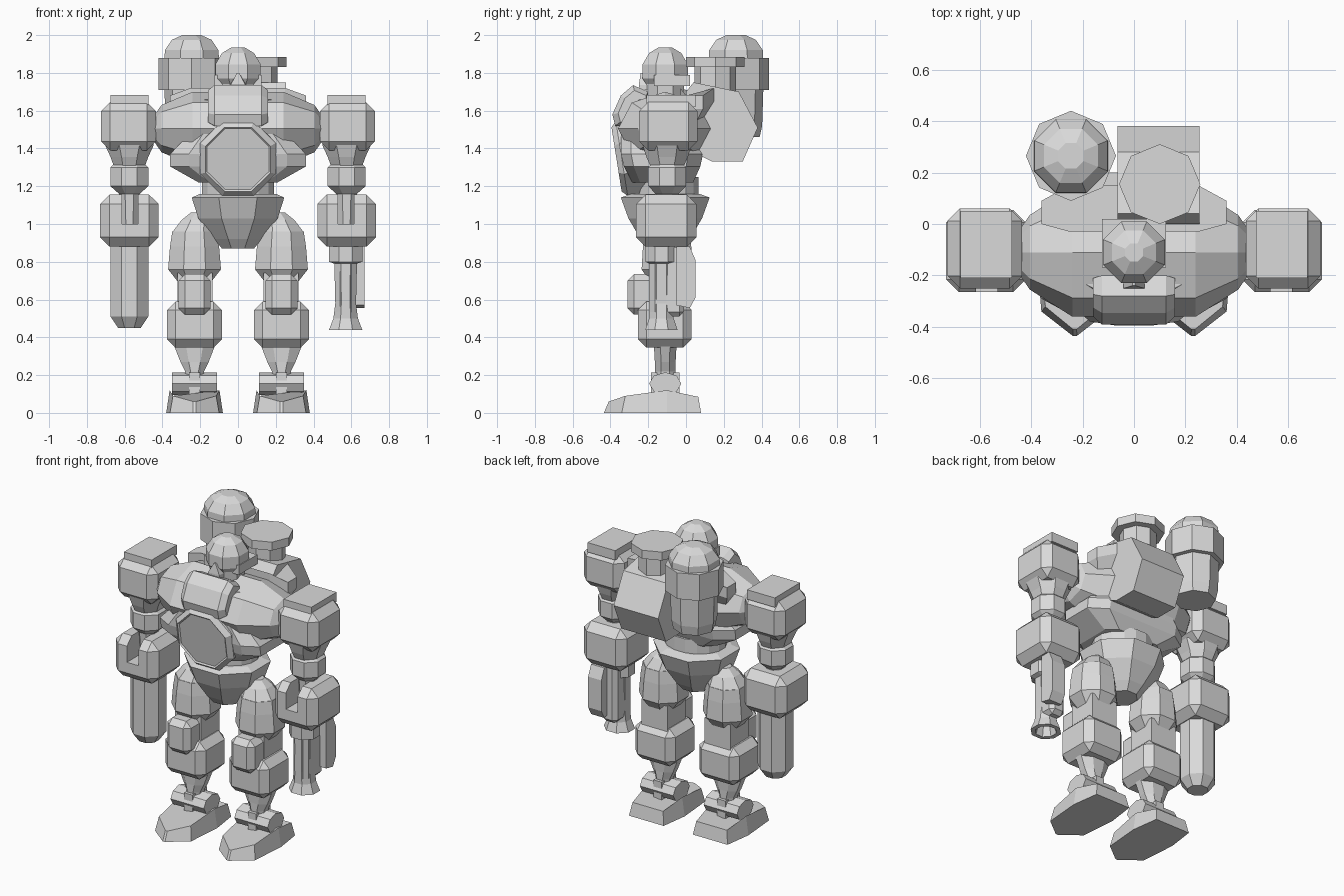
import bpy, bmesh, math
from mathutils import Vector, Matrix

if "Cube" in bpy.data.objects:
    bpy.data.objects.remove(bpy.data.objects["Cube"])

grey = bpy.data.materials.new("plain grey")
grey.diffuse_color = (0.7, 0.7, 0.7, 1)
grey.use_nodes = True
grey.node_tree.nodes["Principled BSDF"].inputs["Base Color"].default_value = grey.diffuse_color
C8 = math.cos(math.pi / 8)


def finish(name, bm):
    bmesh.ops.recalc_face_normals(bm, faces=bm.faces[:])
    me = bpy.data.meshes.new(name)
    bm.to_mesh(me)
    bm.free()
    me.materials.append(grey)
    ob = bpy.data.objects.new(name, me)
    bpy.context.collection.objects.link(ob)
    return ob


def skin(name, rings):
    """Bridge a stack of equal-sized point rings and cap both ends."""
    bm = bmesh.new()
    vs = [[bm.verts.new(p) for p in r] for r in rings]
    n = len(vs[0])
    for a, b in zip(vs, vs[1:]):
        for i in range(n):
            j = (i + 1) % n
            bm.faces.new((a[i], a[j], b[j], b[i]))
    bm.faces.new(vs[0][::-1])
    bm.faces.new(vs[-1])
    return finish(name, bm)


def loft(name, cx, cy, levels, n=8, pointed=False):
    """Vertical stack of polygons; levels hold z, half width, half depth (and an x shift)."""
    k = 1 if pointed else math.cos(math.pi / n)
    ang = [(i + (0 if pointed else 0.5)) * 2 * math.pi / n for i in range(n)]
    return skin(name, [[(cx + (l[3] if len(l) > 3 else 0) + l[1] / k * math.cos(a),
                         cy + l[2] / k * math.sin(a), l[0]) for a in ang] for l in levels])


def prism(name, profile, x0, x1):
    """Extrude a y-z profile across x."""
    return skin(name, [[(x, y, z) for y, z in profile] for x in (x0, x1)])


def box(name, x0, x1, y0, y1, z0, z1, bevel=0.0):
    bm = bmesh.new()
    bmesh.ops.create_cube(bm, size=1)
    for v in bm.verts:
        v.co = Vector(((x0 + x1) / 2 + v.co.x * (x1 - x0),
                       (y0 + y1) / 2 + v.co.y * (y1 - y0),
                       (z0 + z1) / 2 + v.co.z * (z1 - z0)))
    if bevel:
        bmesh.ops.bevel(bm, geom=bm.edges[:], offset=bevel, segments=1,
                        affect='EDGES', profile=0.5)
    return finish(name, bm)


def oct_pts(cu, cv, ru, rv, pointed=False):
    k, off = (1, 0) if pointed else (C8, .5)
    return [(cu + ru / k * math.cos((i + off) * math.pi / 4),
             cv + rv / k * math.sin((i + off) * math.pi / 4)) for i in range(8)]


# Torso: faceted barrel across the shoulders, tapering ribcage below
skin("chest_barrel", [[(x, y, z) for y, z in oct_pts(-0.11, 1.505, ry, rz, True)]
                      for x, ry, rz in ((-.45, .08, .06), (-.405, .145, .125), (-.24, .25, .195),
                                        (.24, .25, .195), (.405, .145, .125), (.45, .08, .06))])
rib = [(.36, -.18), (.26, -.235), (-.26, -.235), (-.36, -.18), (-.36, .12), (-.25, .2), (.25, .2), (.36, .12)]
skin("ribcage", [[(x * kx, -.11 + y * ky, z) for x, y in rib]
                 for z, kx, ky in ((1.22, .58, .74), (1.305, 1, .93), (1.37, 1, 1),
                                   (1.5, .65, 1), (1.66, .6, .6))])
loft("waist", 0, -0.1, [(1.1, .19, .165), (1.25, .19, .165)], 16)
loft("pelvis", 0, -0.11, [(.87, .085, .09), (.92, .125, .13), (1.03, .21, .195),
                          (1.14, .245, .235), (1.16, .2, .18)])

# Tilted octagonal belly plate with a raised rim
tilt = Matrix.Translation((0, -0.35, 1.345)) @ Matrix.Rotation(math.radians(9), 4, 'X')
skin("belly_plate", [[tuple(tilt @ Vector((px, y, pz))) for px, pz in oct_pts(0, 0, r, r)]
                     for y, r in ((.12, .2), (.01, .2), (-.018, .172), (-.01, .163))])

# Collar with chamfered ends
collar = [(-.2, 1.51), (-.375, 1.52), (-.39, 1.58), (-.345, 1.68), (-.28, 1.735), (-.2, 1.7)]
skin("collar", [[(x, -.25 + (y + .25) * k, 1.61 + (z - 1.61) * k) for y, z in collar]
                for x, k in ((-.16, .78), (-.125, 1), (.125, 1), (.16, .78))])

# Upper back slab, higher towards the middle
back = [(-.36, .0), (-.25, -.03), (.25, -.03), (.36, .0),
        (.36, .09), (.25, .15), (-.25, .15), (-.36, .09)]
skin("upper_back", [[(x * k, y if z > 1.6 else y * .6, z + (.04 if abs(x) < .3 and z > 1.6 else 0))
                     for x, y in back] for z, k in ((1.54, .9), (1.61, 1), (1.68, 1))])

# Head
loft("head", 0, -.11, [(1.66, .095, .095), (1.74, .1, .1), (1.77, .12, .12), (1.845, .12, .12),
                       (1.905, .085, .085), (1.935, .035, .035)])
prism("head_band", [(-.17, 1.73), (.02, 1.73), (.02, 1.79), (-.17, 1.79)], -.125, .125)
skin("nose", [[(-.045, -.19, 1.71), (.045, -.19, 1.71), (.04, -.25, 1.71), (-.04, -.25, 1.71)],
              [(-.045, -.19, 1.735), (.045, -.19, 1.735), (.04, -.25, 1.735), (-.04, -.25, 1.735)],
              [(-.006, -.2, 1.8), (.006, -.2, 1.8), (.006, -.24, 1.8), (-.006, -.24, 1.8)]])

# Backpack, turret and domed pod
prism("backpack", [(.0, 1.7), (.0, 1.4), (.14, 1.33), (.3, 1.33), (.38, 1.51), (.28, 1.7), (.04, 1.75)],
      -.065, .255)
loft("turret_stem", .1, .155, [(1.66, .11, .11), (1.84, .11, .11)], pointed=True)
loft("turret_cap", .1, .155, [(1.83, .158, .155), (1.885, .158, .155)], pointed=True)
loft("pod_lower", -.245, .265, [(1.46, .125, .125), (1.52, .138, .138), (1.73, .145, .145)], pointed=True)
loft("pod_ring", -.245, .265, [(1.71, .175, .175), (1.88, .175, .175), (1.88, .145, .145)], pointed=True)
loft("pod_dome", -.245, .265, [(1.85, .145, .145), (1.92, .142, .142), (1.975, .105, .105), (2.0, .05, .05)])
box("pod_bracket", -.25, -.03, .02, .2, 1.5, 1.68)

for s, side in ((-1, "right"), (1, "left")):
    def sbox(name, x0, x1, *rest):
        a, b = sorted((s * x0, s * x1))
        return box(f"{side}_{name}", a, b, *rest)

    # Shoulder and upper arm
    sbox("shoulder_block", .435, .725, -.25, .06, 1.39, 1.645, .048)
    sbox("shoulder_cap", .475, .675, -.21, .05, 1.62, 1.682)
    loft(f"{side}_upper_arm", s * .575, -.1, [(1.3, .08, .085), (1.355, .1, .11), (1.42, .13, .13)])
    loft(f"{side}_elbow", s * .575, -.1, [(1.0, .045, .05), (1.16, .055, .06), (1.2, .1, .1),
                                          (1.3, .1, .1), (1.33, .07, .07)])

    # Forearm with a slot cut into its front upper edge
    arm = sbox("forearm", .42, .73, -.265, .055, .88, 1.155, .05)
    cutter = sbox("slot_cutter", .53, .615, -.4, -.09, 1.0, 1.3)
    cutter.hide_render = True
    m = arm.modifiers.new("slot", 'BOOLEAN')
    m.operation = 'DIFFERENCE'
    m.object = cutter
    m.solver = 'EXACT'
    bpy.context.view_layer.update()
    dg = bpy.context.evaluated_depsgraph_get()
    arm.data = bpy.data.meshes.new_from_object(arm.evaluated_get(dg))
    arm.modifiers.clear()
    bpy.data.objects.remove(cutter)

    # Leg, with the hip leaning in towards the pelvis
    cx = s * .23
    loft(f"{side}_hip", cx, -.1, [(.87, .12, .12), (.96, .115, .115), (1.02, .085, .08, -s * .015),
                                  (1.06, .045, .04, -s * .025)])
    loft(f"{side}_thigh", cx, -.1, [(.69, .085, .09), (.76, .14, .135), (.88, .13, .128), (.96, .118, .118)])
    sbox("knee_joint", .135, .32, -.19, .0, .52, .74)
    sbox("calf_block", .085, .375, -.255, .03, .345, .59, .045)
    sbox("knee_guard", .145, .315, -.31, -.12, .52, .735, .035)
    loft(f"{side}_shin", cx, -.11, [(.15, .045, .05), (.22, .05, .055), (.27, .075, .055), (.36, .11, .06)])

    # Ankle axle and strap
    prism(f"{side}_ankle", oct_pts(-.11, .155, .085, .06, True), cx - .12, cx + .12)
    sbox("ankle_strap", .2, .26, -.185, -.035, .1, .215)

    # Wedge foot with a pointed toe
    sole = [(.125, .08, .085), (.15, -.1, .12), (.13, -.34, .09), (.008, -.435, .06)]
    outline = sole + [(-x, y, h) for x, y, h in reversed(sole)]
    skin(f"{side}_foot", [[(cx + x, y, 0) for x, y, h in outline],
                          [(cx + x * .88, -.11 + (y + .11) * .92, h) for x, y, h in outline]])

# Heavy barrel under the right forearm
loft("right_barrel", -.575, -.1, [(.45, .06, .06), (.51, .1, .1), (.91, .1, .1)])

# Flared gun with a hollow muzzle and side magazine under the left forearm
loft("left_gun", .57, -.13, [(.5, .045, .045), (.44, .06, .06), (.44, .088, .085), (.5, .065, .065),
                             (.58, .055, .065), (.79, .06, .065), (.8, .088, .085), (.9, .088, .085)])
sbox("gun_body", .515, .625, -.19, -.01, .51, .9, .025)
prism("gun_magazine", [(-.05, .57), (.02, .555), (.05, .61), (.05, .81), (.02, .88), (-.05, .88)], .575, .67)
